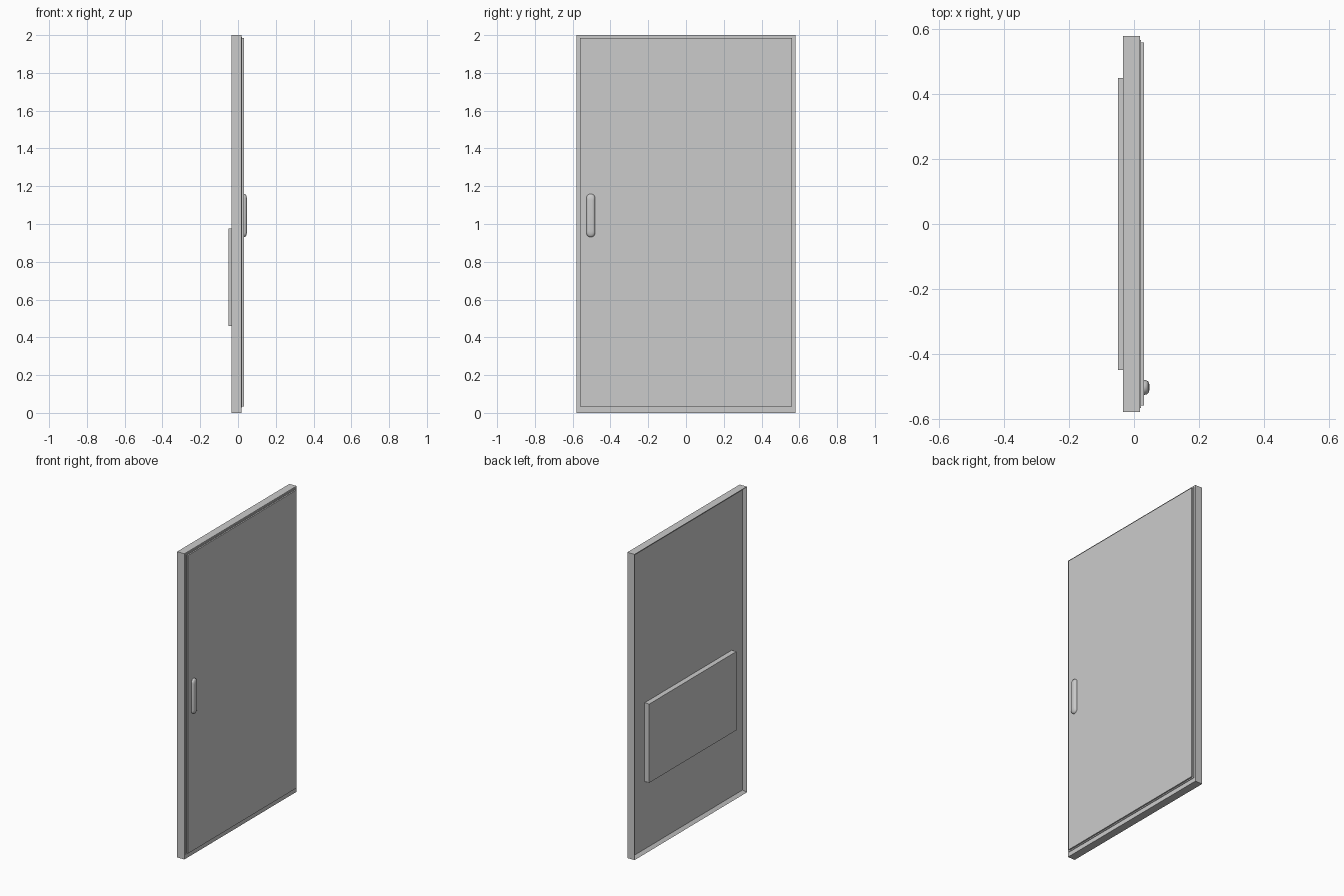
import bpy
import bmesh
import math

cube = bpy.data.objects.get("Cube")
if cube:
    bpy.data.objects.remove(cube, do_unlink=True)

grey = bpy.data.materials.new("light_grey")
grey.use_nodes = True
colour = (0.6, 0.6, 0.6, 1)
grey.diffuse_color = colour
grey.node_tree.nodes["Principled BSDF"].inputs["Base Color"].default_value = colour


def finish(name, bm):
    bmesh.ops.recalc_face_normals(bm, faces=bm.faces)
    mesh = bpy.data.meshes.new(name)
    bm.to_mesh(mesh)
    bm.free()
    mesh.materials.append(grey)
    obj = bpy.data.objects.new(name, mesh)
    bpy.context.collection.objects.link(obj)
    return obj


def box_mesh(xs, ys, zs):
    bm = bmesh.new()
    bmesh.ops.create_cube(bm, size=1)
    for v in bm.verts:
        v.co = [r[0] if c < 0 else r[1] for c, r in zip(v.co, (xs, ys, zs))]
    return bm


def box(name, xs, ys, zs):
    return finish(name, box_mesh(xs, ys, zs))


# Door body, with a shallow recess inside a narrow rim on the back
bm = box_mesh((-0.034, 0.018), (-0.58, 0.58), (0, 2))
bm.normal_update()
back = [f for f in bm.faces if f.normal.x < -0.5]
bmesh.ops.inset_region(bm, faces=back, thickness=0.018, use_even_offset=True)
bmesh.ops.translate(bm, verts=back[0].verts, vec=(0.018, 0, 0))
finish("door_body", bm)

# Thin seal and the outer sheet
box("door_seal", (0.018, 0.022), (-0.568, 0.568), (0.028, 1.99))
box("outer_sheet", (0.022, 0.031), (-0.56, 0.56), (0.035, 1.985))

# Raised panel on the back
box("back_panel", (-0.049, -0.016), (-0.45, 0.45), (0.46, 0.975))


# Pull handle: upright rounded bar that narrows away from the door
def stadium(bm, x, radius, half_height, steps=12):
    ring = []
    for side, start in ((1, 0), (-1, math.pi)):
        for i in range(steps + 1):
            a = start + math.pi * i / steps
            z = 1.045 + side * (half_height - radius) + radius * math.sin(a)
            ring.append(bm.verts.new((x, -0.504 + radius * math.cos(a), z)))
    return ring


bm = bmesh.new()
rings = [stadium(bm, *p) for p in (
    (0.030, 0.023, 0.115), (0.038, 0.022, 0.114), (0.043, 0.019, 0.107),
    (0.046, 0.015, 0.098), (0.0475, 0.008, 0.085))]
for a, b in zip(rings, rings[1:]):
    for i in range(len(a)):
        j = (i + 1) % len(a)
        bm.faces.new((a[i], a[j], b[j], b[i]))
bm.faces.new(rings[0])
bm.faces.new(rings[-1])
handle = finish("pull_handle", bm)
bpy.ops.object.select_all(action="DESELECT")
handle.select_set(True)
bpy.context.view_layer.objects.active = handle
bpy.ops.object.shade_smooth_by_angle(angle=math.radians(50))
